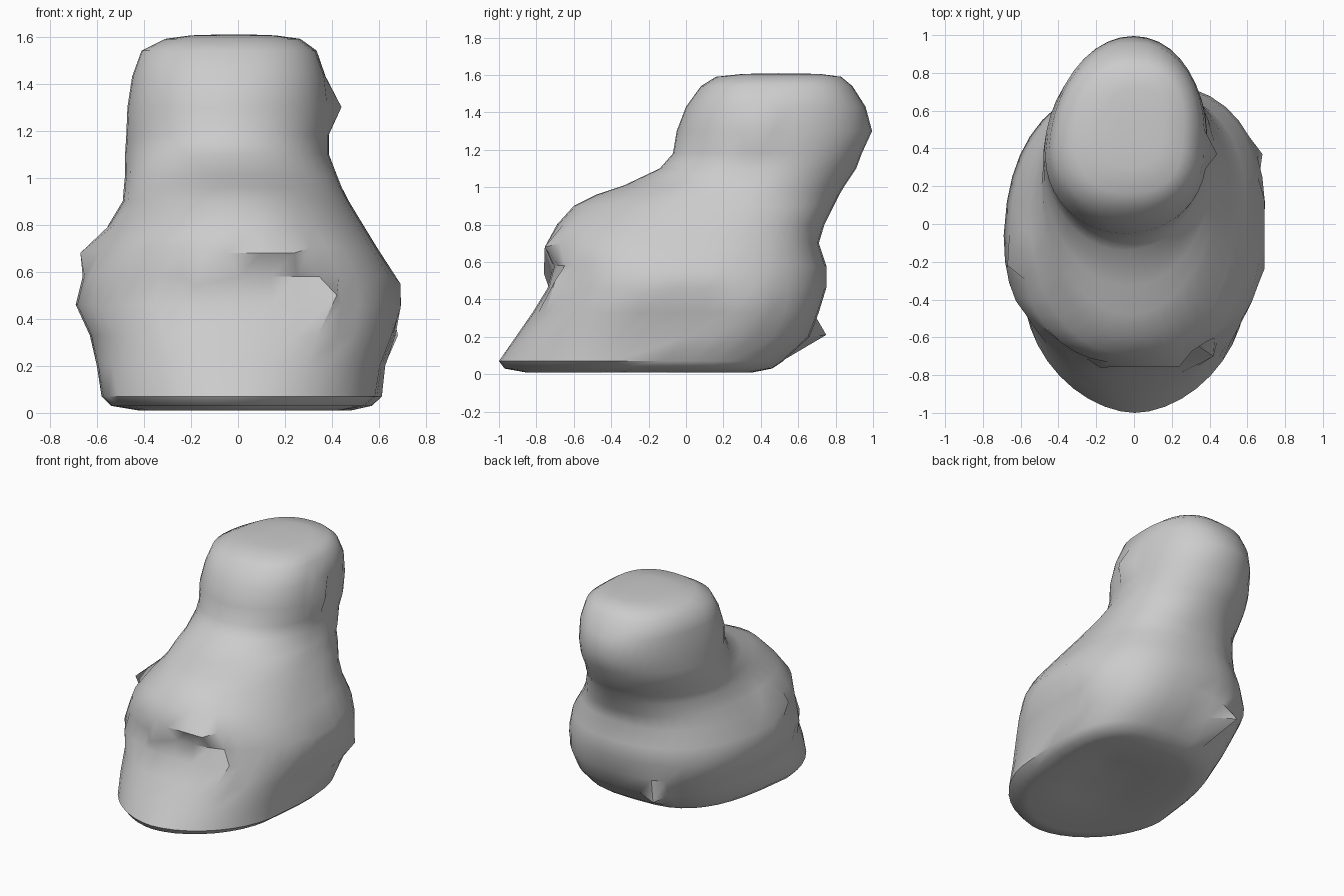
import bpy, bmesh
from math import cos, sin, pi, copysign
from mathutils import Vector

cube = bpy.data.objects.get("Cube")
if cube:
    bpy.data.objects.remove(cube, do_unlink=True)

SIDES = 40

# Cross-sections: height, front, back, right edge, left edge, widest depth, squareness
SECTIONS = [
    (.01, -.86, .36, -.42, .44, -.35, 1),
    (.03, -.97, .46, -.54, .54, -.38, 1.1),
    (.07, -1, .52, -.58, .59, -.38, 1.1),
    (.2, -.91, .66, -.6, .61, -.25, .95),
    (.33, -.82, .71, -.63, .66, -.1, .87),
    (.46, -.74, .75, -.69, .69, -.06, .85),
    (.58, -.71, .75, -.66, .67, -.05, .85),
    (.7, -.74, .71, -.6, .59, -.02, .82),
    (.8, -.69, .74, -.55, .53, .08, .9),
    (.9, -.6, .79, -.49, .47, .2, .95),
    (.96, -.48, .82, -.485, .44, .25, 1),
    (1.01, -.33, .85, -.48, .42, .32, 1),
    (1.1, -.14, .91, -.48, .385, .38, 1),
    (1.18, -.07, .94, -.475, .385, .4, .95),
    (1.3, -.05, .995, -.47, .385, .36, .98),
    (1.43, 0, .96, -.45, .37, .4, .93),
    (1.54, .08, .89, -.41, .33, .42, .85),
    (1.59, .16, .83, -.31, .26, .45, .85),
    (1.605, .3, .72, -.2, .15, .47, .85),
]


def rounded(value, power):
    """Squared-off version of a sine or cosine."""
    return copysign(abs(value) ** power, value)


def section_point(section, index):
    height, front, back, right, left, middle, power = section
    angle = 2 * pi * index / SIDES
    # The heel is boxier than the toe near the ground
    if sin(angle) > 0:
        power *= min(1, .55 + .9 * height)
    across = rounded(cos(angle), power)
    along = rounded(sin(angle), power)
    x = (left + right) / 2 + across * (left - right) / 2
    # The rear swings towards the left, most of all low down
    x += max(along, 0) * max(.04, .1 - .12 * height)
    y = middle + along * (back - middle if along > 0 else middle - front)
    return Vector((x, y, height))


def add_cap(bm, ring, reverse, rise):
    """Close a ring with an inner ring and a centre point."""
    centre = sum((v.co for v in ring), Vector()) / SIDES
    lift = Vector((0, 0, rise))
    inner = [bm.verts.new(v.co.lerp(centre, .5) + lift * .7) for v in ring]
    tip = bm.verts.new(centre + lift)
    for i in range(SIDES):
        j = (i + 1) % SIDES
        for corners in ((ring[i], ring[j], inner[j], inner[i]),
                        (inner[i], inner[j], tip)):
            bm.faces.new(corners[::-1] if reverse else corners)


def pull(verts, *target):
    """Draw the nearest surface point out into a small barb."""
    goal = Vector(target)
    nearest = min(verts, key=lambda v: (v.co - goal).length)
    nearest.co = goal


# Lofted body with a leaning neck
bm = bmesh.new()
rings = [[bm.verts.new(section_point(s, i)) for i in range(SIDES)] for s in SECTIONS]
for low, high in zip(rings, rings[1:]):
    for i in range(SIDES):
        j = (i + 1) % SIDES
        bm.faces.new((low[i], low[j], high[j], high[i]))
add_cap(bm, rings[0], True, .07)
add_cap(bm, rings[-1], False, .004)

# Barbs along the sides, the front ledge, the heel and the neck
surface = [v for ring in rings[3:-2] for v in ring]
pull(surface, .68, .37, .33)
pull(surface, .69, .13, .55)
pull(surface, .69, -.1, .55)
pull(surface, .69, -.24, .44)
pull(surface, .42, -.7, .5)
pull(surface, -.18, -.76, .54)
pull(surface, -.67, -.22, .68)
pull(surface, -.58, -.47, .44)
pull(surface, -.26, .75, .21)
pull(surface, .44, .37, 1.3)
for x in (-.05, .1, .24):
    pull(surface, x, -.755, .68)

bmesh.ops.recalc_face_normals(bm, faces=bm.faces)
mesh = bpy.data.meshes.new("boot_body")
bm.to_mesh(mesh)
bm.free()
body = bpy.data.objects.new("boot_body", mesh)
bpy.context.collection.objects.link(body)

# Single plain grey
grey = bpy.data.materials.new("plain_grey")
grey.use_nodes = True
colour = (.6, .6, .6, 1)
grey.diffuse_color = colour
grey.node_tree.nodes["Principled BSDF"].inputs["Base Color"].default_value = colour
mesh.materials.append(grey)

# Smooth shading with sharp creases kept
bpy.context.view_layer.objects.active = body
body.select_set(True)
bpy.ops.object.shade_smooth_by_angle(angle=pi / 4)
